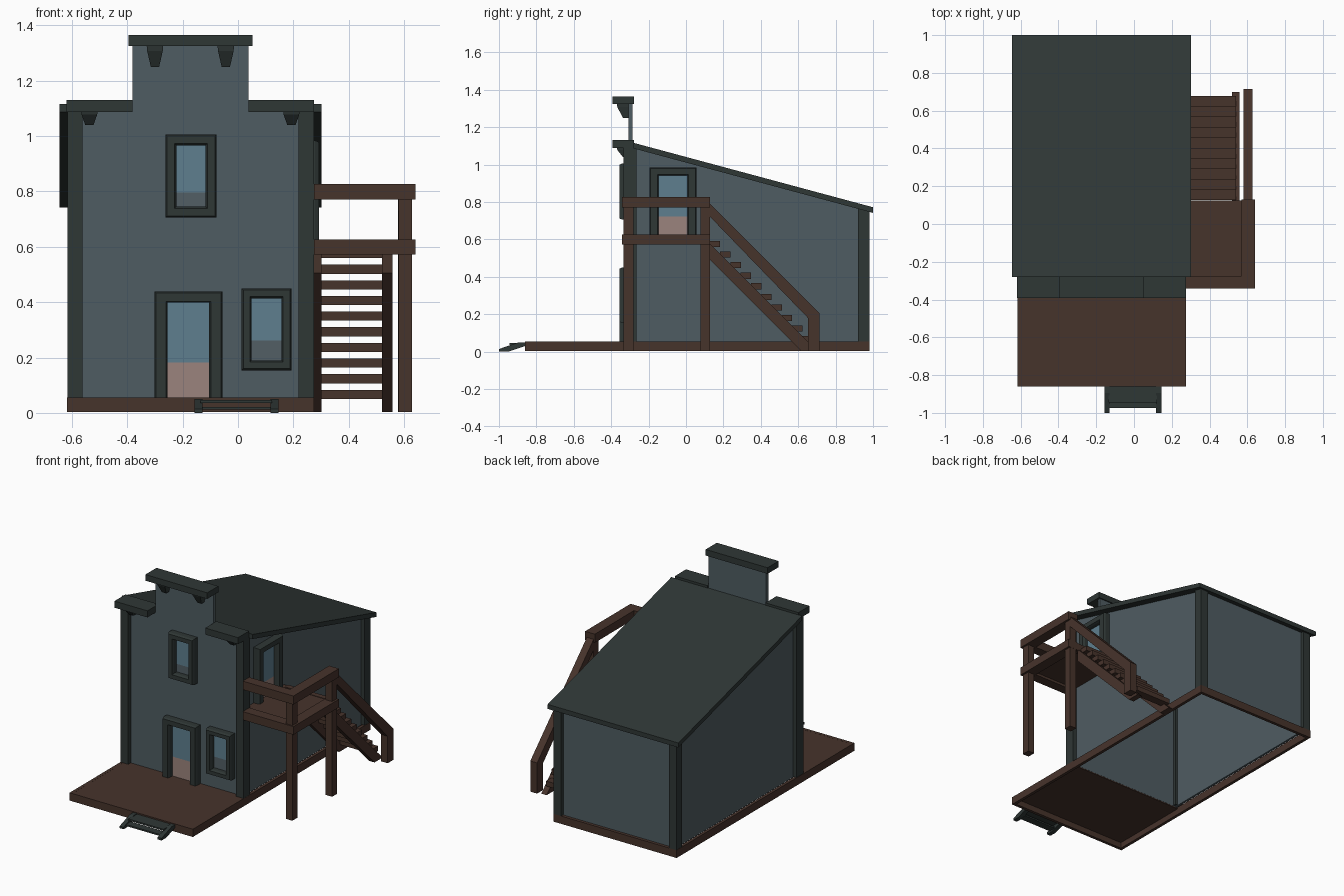
import bpy, bmesh

if "Cube" in bpy.data.objects:
    bpy.data.objects.remove(bpy.data.objects["Cube"])

# ---------- colours ----------
def mat(name, r, g, b):
    m = bpy.data.materials.new(name)
    m.diffuse_color = (r, g, b, 1)
    m.use_nodes = True
    m.node_tree.nodes["Principled BSDF"].inputs["Base Color"].default_value = m.diffuse_color
    return m

WALL = mat("slate_wall", 0.078, 0.107, 0.122)
TRIM = mat("dark_green_trim", 0.028, 0.038, 0.036)
WOOD = mat("brown_wood", 0.062, 0.033, 0.024)
GLASS = mat("blue_glass", 0.112, 0.212, 0.275)
PINK = mat("dusty_pink_panel", 0.33, 0.23, 0.205)
GREY = mat("grey_curtain", 0.085, 0.112, 0.130)

# ---------- helpers ----------
def finish(bm, name, m):
    bmesh.ops.recalc_face_normals(bm, faces=bm.faces)
    me = bpy.data.meshes.new(name)
    bm.to_mesh(me)
    bm.free()
    me.materials.append(m)
    ob = bpy.data.objects.new(name, me)
    bpy.context.collection.objects.link(ob)
    return ob

def loft(name, m, loops):
    """Closed solid through a series of matching loops."""
    bm = bmesh.new()
    vs = [[bm.verts.new(p) for p in lp] for lp in loops]
    n = len(loops[0])
    for a, b in zip(vs, vs[1:]):
        for i in range(n):
            j = (i + 1) % n
            bm.faces.new((a[i], a[j], b[j], b[i]))
    bm.faces.new(vs[0])
    bm.faces.new(vs[-1])
    return finish(bm, name, m)

def box(name, m, x, y, z):
    return loft(name, m, [[(x[0], y[0], h), (x[1], y[0], h), (x[1], y[1], h), (x[0], y[1], h)] for h in z])

def prism_x(name, m, yz, x):      # side profile pushed along x
    return loft(name, m, [[(a, p, q) for p, q in yz] for a in x])

def prism_y(name, m, xz, y):      # front profile pushed along y
    return loft(name, m, [[(p, a, q) for p, q in xz] for a in y])

def frame(name, put, u, v, w, depth, door=False):
    """Chamfered surround; a door surround is open at the bottom."""
    bm = bmesh.new()
    rows = []
    for ins, d in ((0, 0), (0, depth * .7), (.006, depth), (w - .006, depth), (w, depth * .7), (w, 0)):
        b = v[0] if door else v[0] + ins
        t = v[1] - ins * (.85 if door else 1)
        pts = [(u[0] + ins, b), (u[0] + ins, t), (u[1] - ins, t), (u[1] - ins, b)]
        rows.append([bm.verts.new(put(p, q, d)) for p, q in pts])
    for a, b in zip(rows, rows[1:]):
        for i in range(3 if door else 4):
            j = (i + 1) % 4
            bm.faces.new((a[i], a[j], b[j], b[i]))
    if door:
        for e in (0, 3):
            bm.faces.new([r[e] for r in rows])
    finish(bm, name, TRIM)

def plate(name, m, put, u, v):
    rect = [(u[0], v[0]), (u[1], v[0]), (u[1], v[1]), (u[0], v[1])]
    loft(name, m, [[put(p, q, d) for p, q in rect] for d in (0.001, 0.009)])

FY, RX, LX, BY = -0.307, 0.248, -0.591, 0.955      # wall planes
front = lambda u, v, d: (u, FY - d, v)
right = lambda u, v, d: (RX + d, u, v)

def opening(name, put, u, v, w, split, low, door=False):
    frame(name + "_frame", put, u, v, w, .049 if put is front else .044, door)
    ui = (u[0] + w - .004, u[1] - w + .004)
    plate(name + "_glass", GLASS, put, ui, (split, v[1] - w * .8))
    plate(name + "_lower_panel", low, put, ui, (v[0] if door else v[0] + w - .004, split))

# ---------- base and porch deck ----------
X0, X1 = -0.618, 0.275
for nm, x, y in (("left", (X0, X0 + .02), (-.86, .98)), ("right", (X1 - .02, X1), (-.86, .98)),
                 ("front", (X0, X1), (-.86, -.84)), ("back", (X0, X1), (.96, .98))):
    box("base_rim_" + nm, WOOD, x, y, (0.004, .055))
box("porch_deck", WOOD, (X0 + .005, X1 - .005), (-.855, FY + .02), (.043, .0545))

# ---------- walls ----------
top = lambda y: 1.115 - (y + .275) * (1.115 - .772) / 1.275      # roof slope
prism_y("front_wall", WALL, [(LX, .05), (RX, .05), (RX, 1.1), (.038, 1.1), (.038, 1.33),
                             (-.381, 1.33), (-.381, 1.1), (LX, 1.1)], (FY, FY + .021))
side = [(FY + .01, .05), (BY, .05), (BY, top(BY) - .02), (-.27, top(-.27) - .02), (FY + .01, 1.09)]
prism_x("right_wall", WALL, side, (RX - .015, RX))
prism_x("left_wall", WALL, side, (LX, LX + .015))
box("back_wall", WALL, (LX, RX), (BY - .015, BY), (.05, top(BY) - .02))

# ---------- corner posts ----------
for nm, x in (("left", (-.616, -.562)), ("right", (.219, .274))):
    box("front_post_" + nm, TRIM, x, (-.334, -.265), (.055, 1.092))
    prism_x("back_post_" + nm, TRIM, [(.92, .055), (.98, .055), (.98, top(.98) - .025), (.92, top(.92) - .025)], x)

# ---------- sloping roof ----------
prism_x("roof", TRIM, [(-.28, top(-.28)), (1, top(1)), (1, top(1) - .03), (-.28, top(-.28) - .03)], (-.645, .302))

# ---------- cornices and brackets ----------
for nm, x, z in (("top", (-.396, .052), (1.325, 1.365)), ("left", (-.62, -.381), (1.088, 1.131)),
                 ("right", (.038, .275), (1.088, 1.131))):
    box("cornice_" + nm, TRIM, x, (-.393, -.278), z)
for i, (cx, zt, h) in enumerate(((-.3, 1.326, .076), (-.044, 1.326, .076), (-.537, 1.09, .05), (.193, 1.09, .05))):
    loops = []
    for f, hw, yo in ((0, .03, .063), (.25, .028, .06), (1, .015, .03)):
        z = zt - f * h
        loops.append([(cx - hw, FY - yo, z), (cx + hw, FY - yo, z), (cx + hw, FY + .005, z), (cx - hw, FY + .005, z)])
    loft("bracket_%d" % i, TRIM, loops)

# ---------- doors and windows ----------
opening("upper_window", front, (-.262, -.078), (.706, 1.006), .039, .797, GREY)
opening("lower_window", front, (.013, .193), (.154, .45), .036, .262, GREY)
opening("front_door", front, (-.302, -.056), (.055, .439), .048, .182, PINK, True)
opening("balcony_door", right, (-.195, .056), (.62, .984), .049, .722, PINK, True)

# ---------- front steps ----------
for nm, x in (("left", (-.157, -.129)), ("right", (.117, .146))):
    prism_x("step_stringer_" + nm, TRIM, [(-.86, .05), (-.895, .05), (-1, .014), (-1, 0), (-.95, 0), (-.86, .03)], x)
box("upper_step", TRIM, (-.135, .123), (-.945, -.86), (.036, .046))
box("lower_step", TRIM, (-.135, .123), (-.975, -.925), (.012, .022))

# ---------- balcony ----------
box("balcony_floor", WOOD, (.25, .6), (-.3, .12), (.59, .622))
for nm, z in (("beam", (.573, .627)), ("rail", (.771, .827))):
    box("balcony_front_" + nm, WOOD, (.274, .641), (-.342, -.275), z)
    box("balcony_side_" + nm, WOOD, (.57, .641), (-.342, .129), z)
box("balcony_back_beam", WOOD, (.274, .6), (.09, .125), (.573, .625))
for nm, y in (("front", (-.334, -.28)), ("back", (.077, .128))):
    box("balcony_post_" + nm, WOOD, (.58, .628), y, (0.004, .8))

# ---------- outside stairs ----------
for nm, x in (("inner", (.274, .302)), ("outer", (.52, .558))):
    prism_x("stair_stringer_" + nm, WOOD, [(.115, .59), (.115, .505), (.616, .004), (.70, .004)], x)
for i in range(10):
    y, z = .127 + .055 * i, .592 - .0565 * i
    box("stair_tread_%d" % i, WOOD, (.28, .54), (y, y + .056), (z - .033, z))
prism_x("stair_handrail", WOOD, [(.12, .80), (.714, .205), (.714, .004), (.652, .004), (.652, .18), (.12, .73)], (.579, .628))
